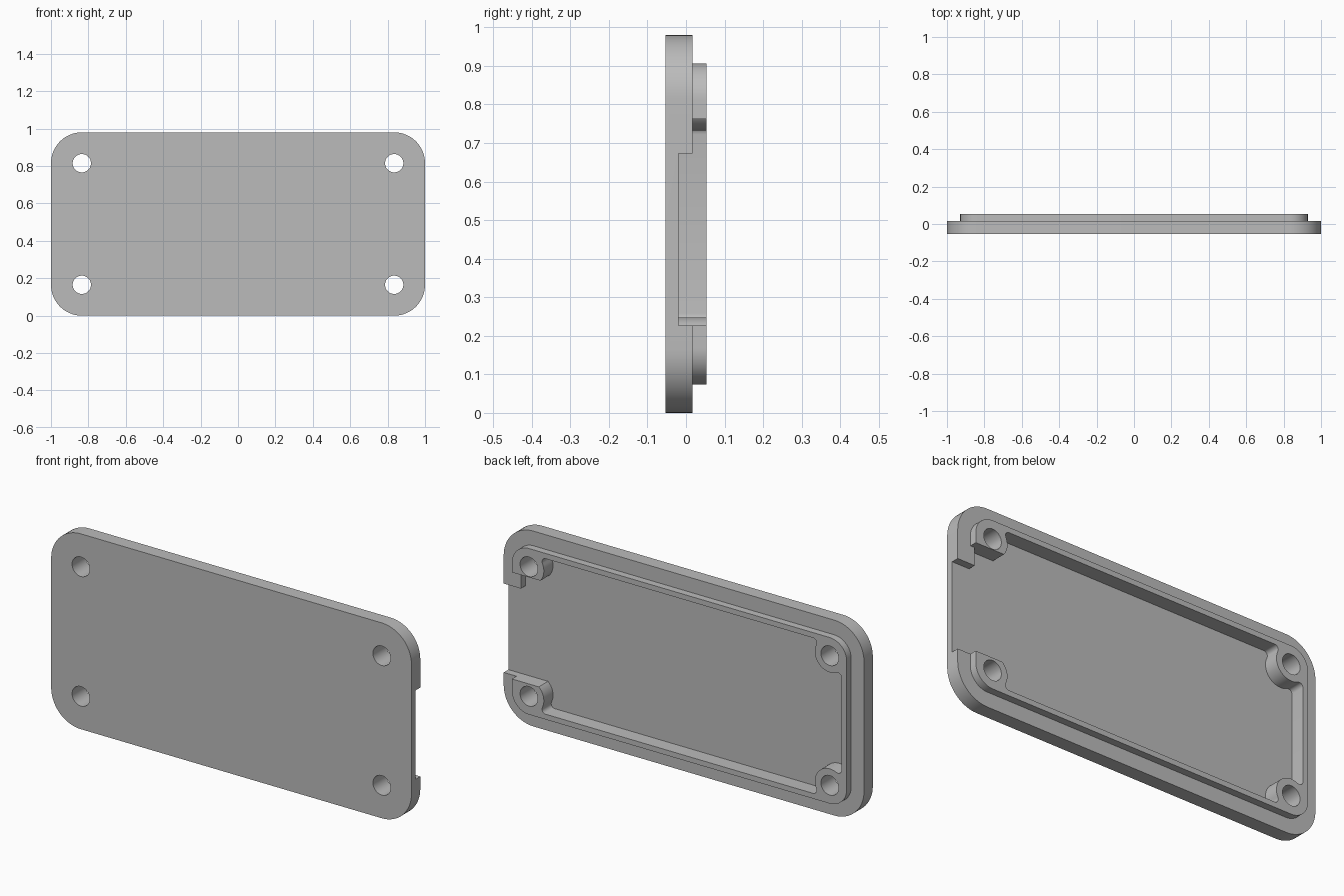
import bpy, bmesh
from math import cos, sin, pi, atan2, sqrt, radians

if "Cube" in bpy.data.objects:
    bpy.data.objects.remove(bpy.data.objects["Cube"], do_unlink=True)

MID = 0.49                    # height of the centre line
HOLE_X, HOLE_Z = 0.835, 0.325  # screw positions from the centre
FLOOR, RIM, TOP = -0.02, 0.017, 0.053

grey = bpy.data.materials.new("plain_grey")
grey.use_nodes = True
colour = (0.5, 0.5, 0.5, 1)
grey.diffuse_color = colour
grey.node_tree.nodes["Principled BSDF"].inputs["Base Color"].default_value = colour


def arc(cx, cz, r, a0, a1, n):
    return [(cx + r * cos(a0 + (a1 - a0) * i / n),
             cz + r * sin(a0 + (a1 - a0) * i / n)) for i in range(n + 1)]


def prism(name, outline, y0, y1):
    """Extrude an x-z outline from y0 to y1."""
    bm = bmesh.new()
    face = bm.faces.new([bm.verts.new((x, y0, z)) for x, z in outline])
    new = bmesh.ops.extrude_face_region(bm, geom=[face])["geom"]
    bmesh.ops.translate(bm, vec=(0, y1 - y0, 0),
                        verts=[v for v in new if isinstance(v, bmesh.types.BMVert)])
    bmesh.ops.recalc_face_normals(bm, faces=bm.faces)
    mesh = bpy.data.meshes.new(name)
    bm.to_mesh(mesh)
    bm.free()
    mesh.materials.append(grey)
    ob = bpy.data.objects.new(name, mesh)
    bpy.context.collection.objects.link(ob)
    return ob


def box(name, x0, x1, z0, z1, y0, y1):
    return prism(name, [(x0, z0), (x1, z0), (x1, z1), (x0, z1)], y0, y1)


def rounded(hx, hz, r):
    """Rounded rectangle around the centre line."""
    pts = []
    for i, (sx, sz) in enumerate([(1, 1), (-1, 1), (-1, -1), (1, -1)]):
        pts += arc(sx * (hx - r), MID + sz * (hz - r), r, i * pi / 2, (i + 1) * pi / 2, 16)
    return pts


def pocket_outline(d=0.065, boss=0.083, f=0.02):
    """Inner outline that steps around a filleted screw boss in each corner."""
    u = sqrt((boss + f) ** 2 - (d - f) ** 2)
    a = atan2(d - f, u)
    # one corner, from the side wall round the boss to the top wall
    corner = arc(d - f, -u, f, 0, pi - (pi / 2 - (pi / 2 - a)) - (pi / 2 - 2 * a), 6)
    corner = arc(d - f, -u, f, 0, pi / 2 + a, 6)
    corner += arc(0, 0, boss, -pi / 2 + a, -pi - a, 20)[1:-1]
    corner += arc(-u, d - f, f, -a, pi / 2, 6)
    pts = []
    for sx, sz in [(1, 1), (-1, 1), (-1, -1), (1, -1)]:
        part = corner if sx * sz > 0 else corner[::-1]
        pts += [(sx * (HOLE_X + x), MID + sz * (HOLE_Z + z)) for x, z in part]
    return pts


# Plate with a raised locating lip on its back
cover = prism("cover_plate", rounded(1.0, 0.49, 0.165), -0.053, RIM)
tools = [(prism("lip", rounded(0.929, 0.4165, 0.095), -0.035, TOP), 'UNION')]

# Pocket, side opening and the wider gap through the lip
tools += [(t, 'DIFFERENCE') for t in (
    prism("pocket", pocket_outline(), FLOOR, 0.1),
    box("side_opening", 0.7, 1.1, 0.227, 0.673, FLOOR, 0.1),
    box("boss_trim", 0.7, 0.905, 0.5, 0.762, FLOOR, 0.1),
    box("lip_gap", 0.7, 0.96, 0.5, 0.762, RIM, 0.1),
)]

# Screw holes
for sx in (-1, 1):
    for sz in (-1, 1):
        ring = arc(sx * HOLE_X, MID + sz * HOLE_Z, 0.049, 0, 2 * pi, 40)[:-1]
        tools.append((prism("screw_hole", ring, -0.2, 0.2), 'DIFFERENCE'))

bpy.ops.object.select_all(action='DESELECT')
bpy.context.view_layer.objects.active = cover
cover.select_set(True)
for tool, operation in tools:
    mod = cover.modifiers.new(tool.name, 'BOOLEAN')
    mod.operation, mod.solver, mod.object = operation, 'EXACT', tool
    bpy.ops.object.modifier_apply(modifier=mod.name)
    bpy.data.objects.remove(tool, do_unlink=True)

bpy.ops.object.shade_smooth_by_angle(angle=radians(30))
